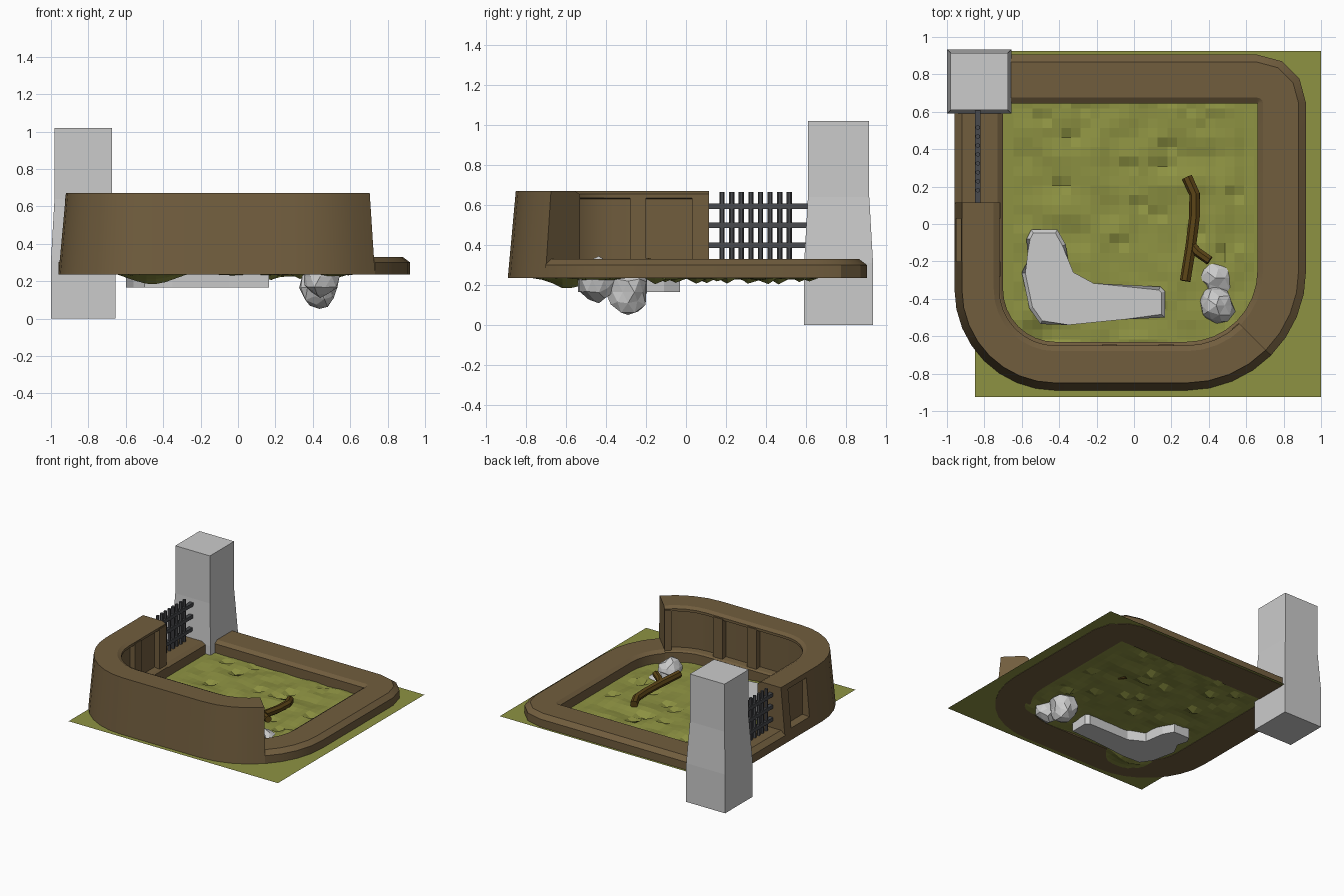
import bpy, bmesh, math, random
from mathutils import Vector, noise

if "Cube" in bpy.data.objects:
    bpy.data.objects.remove(bpy.data.objects["Cube"])

random.seed(4)

def material(name, c):
    m = bpy.data.materials.new(name)
    m.diffuse_color = (*c, 1)
    m.use_nodes = True
    m.node_tree.nodes["Principled BSDF"].inputs["Base Color"].default_value = m.diffuse_color
    return m

BROWN = material("mud_brick", (.165, .11, .048))
GREEN = material("grass", (.27, .29, .055))
BARK = material("bark", (.1, .055, .008))
IRON = material("iron", (.065, .068, .075))

def finish(name, bm, mat=None, smooth=False):
    bmesh.ops.recalc_face_normals(bm, faces=bm.faces)
    me = bpy.data.meshes.new(name)
    bm.to_mesh(me)
    bm.free()
    ob = bpy.data.objects.new(name, me)
    bpy.context.collection.objects.link(ob)
    if mat:
        me.materials.append(mat)
    if smooth:
        bpy.ops.object.select_all(action='DESELECT')
        ob.select_set(True)
        bpy.context.view_layer.objects.active = ob
        bpy.ops.object.shade_smooth_by_angle(angle=math.radians(25))
    return ob

def loft(bm, rings):
    """Join closed rings of points into a capped solid."""
    vs = [[bm.verts.new(p) for p in r] for r in rings]
    n = len(vs[0])
    for a, b in zip(vs, vs[1:]):
        for i in range(n):
            bm.faces.new((a[i], a[(i + 1) % n], b[(i + 1) % n], b[i]))
    bm.faces.new(vs[0])
    bm.faces.new(vs[-1])

def arc(cx, cy, r, a0, a1, n):
    """Stations (inner point, outward direction) round a corner."""
    out = []
    for i in range(n + 1):
        a = math.radians(a0 + (a1 - a0) * i / n)
        out.append((cx + r * math.cos(a), cy + r * math.sin(a), math.cos(a), math.sin(a)))
    return out

def sweep(name, stations, profile):
    """Sweep a (distance outward, height) profile along the stations."""
    bm = bmesh.new()
    loft(bm, [[(x + nx * d, y + ny * d, z) for d, z in profile] for x, y, nx, ny in stations])
    return finish(name, bm, BROWN, True)

def box(bm, x0, x1, y0, y1, z0, z1):
    loft(bm, [[(x0, y0, z), (x1, y0, z), (x1, y1, z), (x0, y1, z)] for z in (z0, z1)])

# Wall cross-sections, measured outward from the inner edge
LOW = [(0, .235), (0, .31), (.03, .33), (.22, .33), (.26, .3), (.26, .235)]
INNER = [(0, .235), (0, .315), (.015, .325), (.06, .33), (.06, .63), (.02, .635), (.02, .655), (.05, .67)]
TALL = INNER + [(.22, .67), (.26, .235)]
TALL_PANEL = INNER + [(.22, .67), (.225, .63), (.19, .63), (.19, .33), (.252, .325), (.26, .235)]
POST = [(.015, .315), (.015, .645), (.1, .645), (.1, .315)]

def left(y):
    return (-.70, y, -1, 0)

def front(x):
    return (x, -.63, 0, -1)

# Low kerb: under the gate, and round the right and back
sweep("gate_sill", [left(.62), left(.11)], LOW)
sweep("low_wall", arc(.28, -.25, .38, 315, 360, 4) + arc(.66, .645, 0, 0, 90, 3)
      + [(-.70, .645, 0, 1)], LOW)

# Tall wall with recessed panels and posts
sweep("tall_wall_end", [left(.115), left(.03)], TALL)
sweep("tall_wall_panel", [left(.03), left(-.2)], TALL_PANEL)
sweep("tall_wall", [left(-.2)] + arc(-.42, -.35, .28, 180, 270, 8)
      + arc(.28, -.25, .38, 270, 315, 4), TALL)
for i, (s, a, b) in enumerate([(left, .115, .03), (left, -.2, -.28),
                               (front, -.17, -.09), (front, .13, .215)]):
    sweep(f"wall_post_{i}", [s(a), s(b)], POST)
sweep("wall_post_end", arc(.28, -.25, .38, 308, 315, 1), POST)

# Stone gate pillar
bm = bmesh.new()
loft(bm, [[(-.828 + sx * hx, .762 + sy * hx, z) for sx, sy in ((-1, -1), (1, -1), (1, 1), (-1, 1))]
          for z, hx in ((0, .172), (.31, .172), (.64, .153), (1.02, .153))])
finish("gate_pillar", bm)

# Iron gate
bm = bmesh.new()
for z in (.4, .5, .595):
    box(bm, -.85, -.82, .1, .62, z - .014, z + .014)
for i in range(8):
    y = .18 + i * .048
    bmesh.ops.create_cone(bm, cap_ends=True, segments=6, radius1=.013, radius2=.013, depth=.345)
    bm.verts.ensure_lookup_table()
    for v in bm.verts[-12:]:
        v.co += Vector((-.835, y, .4925))
finish("iron_gate", bm, IRON)

# Bumpy ground, flat at the edge
bm = bmesh.new()
bmesh.ops.create_grid(bm, x_segments=36, y_segments=36, size=1)
for v in bm.verts:
    x, y = .075 + v.co.x * .925, v.co.y * .925
    z = .238
    if abs(x) < .64 and abs(y) < .62:
        z += .022 * noise.noise(Vector((x * 7, y * 7, 1)))
        if random.random() < .03:
            z += random.choice((-.025, .02))
    z -= .055 * math.exp(-((x + .46) ** 2 + (y + .58) ** 2) / .012)
    v.co = (x, y, z)
finish("ground", bm, GREEN)

# L-shaped stone slab
outline = [(-.55, -.03), (-.41, -.03), (-.365, -.11), (-.34, -.27), (-.22, -.335), (.14, -.335),
           (.165, -.36), (.165, -.5), (-.05, -.51), (-.35, -.54), (-.5, -.535), (-.56, -.45),
           (-.6, -.26), (-.55, -.16), (-.575, -.08)]
cx, cy = -.45, -.42
bm = bmesh.new()
loft(bm, [[(x, y, z) for x, y in outline] for z in (.165, .285)])
top = [e for e in bm.edges if all(v.co.z > .28 for v in e.verts)]
bmesh.ops.bevel(bm, geom=top, offset=.018, segments=1, affect='EDGES')
finish("stone_slab", bm)

# Faceted boulders
for name, c, s in (("boulder_large", (.44, -.435, .225), (.1, .1, .11)),
                   ("boulder_deep", (.435, -.29, .165), (.1, .105, .115))):
    bm = bmesh.new()
    bmesh.ops.create_icosphere(bm, subdivisions=2, radius=1)
    for v in bm.verts:
        k = 1 + .35 * noise.noise(v.co * 1.7 + Vector(c) * 9)
        v.co = Vector(c) + Vector([v.co[i] * s[i] * k for i in range(3)])
    bmesh.ops.unsubdivide(bm, verts=bm.verts, iterations=1)
    finish(name, bm)

# Fallen branch with a fork
def tube(bm, pts, r, n=7):
    pts = [Vector(p) for p in pts]
    rings = []
    for i, p in enumerate(pts):
        t = (pts[min(i + 1, len(pts) - 1)] - pts[max(i - 1, 0)]).normalized()
        u = t.cross(Vector((0, 0, 1))).normalized()
        w = u.cross(t)
        rings.append([p + r * (math.cos(k * math.tau / n) * u + math.sin(k * math.tau / n) * w)
                      for k in range(n)])
    loft(bm, rings)

bm = bmesh.new()
tube(bm, [(.285, .25, .265), (.325, .16, .275), (.325, .04, .28), (.305, -.12, .29), (.275, -.305, .3)], .03)
tube(bm, [(.305, -.11, .29), (.34, -.15, .3), (.405, -.195, .31)], .026)
finish("fallen_branch", bm, BARK)
